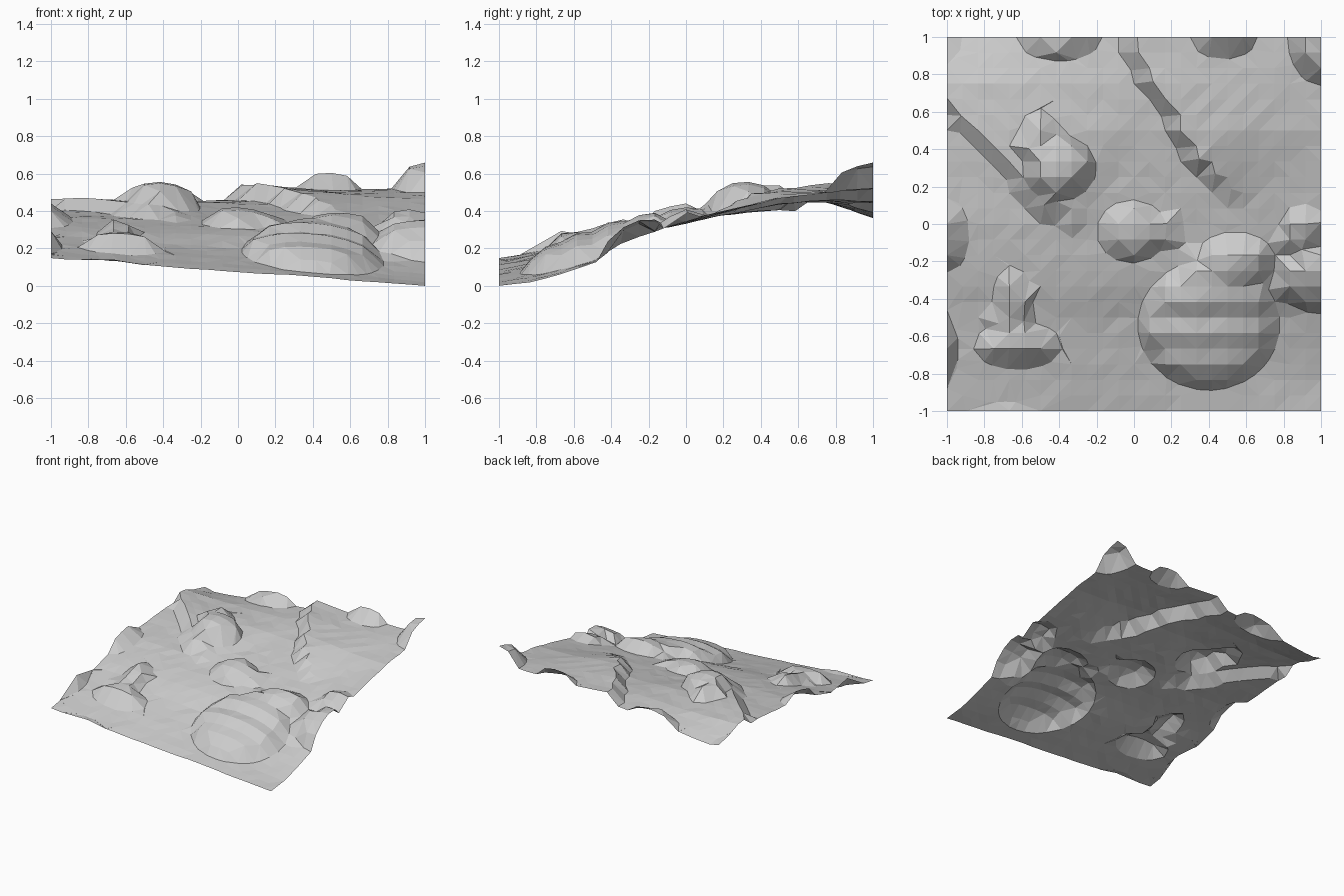
import bpy, bmesh, math, random
from mathutils import Vector

if "Cube" in bpy.data.objects:
    bpy.data.objects.remove(bpy.data.objects["Cube"])
random.seed(4)
N = 24  # cells per side

# broad slope: heights at coarse rows (y) and columns (x)
ROWS = [(-1, (.157, .105, .06, .005)), (-.8, (.19, .155, .10, .033)),
        (-.5, (.25, .23, .18, .12)), (-.3, (.31, .30, .28, .24)),
        (0, (.37, .36, .34, .36)), (.5, (.41, .43, .45, .475)),
        (.75, (.405, .44, .475, .50)), (1, (.32, .43, .485, .525))]

# mounds: ellipses (x, y, x radius, y radius, height)
MOUNDS = [(-.40, 1.0, .23, .13, .08), (.48, 1.0, .18, .12, .09),
          (1.0, 1.0, .18, .26, .13), (-1.0, 1.0, .08, .15, .03),
          (-.40, .30, .20, .18, .12), (-.51, .45, .11, .17, .09),
          (-.01, -.04, .19, .17, .08), (.20, -.05, .09, .09, .05),
          (.40, -.54, .38, .35, .125), (.54, -.2, .22, .16, .10),
          (1.0, -.30, .25, .18, .10), (.90, -.03, .13, .14, .06),
          (-1.0, -.06, .12, .20, .08), (-1.0, -.67, .06, .21, .085),
          (-.62, -.65, .24, .13, .09), (-.65, -.42, .11, .20, .08),
          (-.70, -1.0, .2, .05, .02)]
TERRACED = MOUNDS[8]

# scarps: crest polyline and height of the drop to the lower left
SCARPS = [([(-1.1, .78), (-.92, .52), (-.68, .28), (-.50, .08), (-.30, -.06)], .07),
          ([(-.02, 1.1), (.0, .85), (.14, .66), (.27, .38), (.58, .09)], .09)]


def slope(x, y):
    def along(zs):
        t = (x + 1) * 1.5
        i = min(2, int(t))
        return zs[i] + (zs[i + 1] - zs[i]) * (t - i)
    for (y0, a), (y1, b) in zip(ROWS, ROWS[1:]):
        if y <= y1 + 1e-6:
            k = (y - y0) / (y1 - y0)
            return along(a) * (1 - k) + along(b) * k
    return along(ROWS[-1][1])


def scarp_distance(x, y, pts):
    # signed distance, fraction along the line, vector from the line
    best = None
    p = Vector((x, y))
    for i, (a, b) in enumerate(zip(pts, pts[1:])):
        a, b = Vector(a), Vector(b)
        ab = b - a
        t = max(0, min(1, (p - a).dot(ab) / ab.length_squared))
        q = p - a - ab * t
        side = 1 if ab.x * (p - a).y - ab.y * (p - a).x > 0 else -1
        if best is None or q.length < abs(best[0]):
            best = (q.length * side, (i + t) / (len(pts) - 1), q)
    return best


def scarp(x, y, pts, h):
    d, s, _ = scarp_distance(x, y, pts)
    k = max(0, min(1, (d + .03) / .06))
    fade = min(1, (1 - s) * 5)           # dies out at the lower end
    return h * k * k * (3 - 2 * k) * fade * math.exp(-max(0, d) / .4)


def rho(x, y, m):
    return math.hypot((x - m[0]) / m[2], (y - m[1]) / m[3])


def snap(x, y):
    # pull nearby grid points onto the rim of a mound or the lips of a scarp
    edge_x, edge_y = abs(x) > .999, abs(y) > .999

    def keep(nx, ny):
        return (x if edge_x else max(-.97, min(.97, nx)),
                y if edge_y else max(-.97, min(.97, ny)))

    if any(rho(x, y, m) < 1 - .04 / min(m[2:4]) for m in MOUNDS):
        return x, y
    for m in MOUNDS:
        r, band = rho(x, y, m), .042 / min(m[2:4])
        if 1 - band < r < 1 + band:
            return keep(m[0] + (x - m[0]) / r, m[1] + (y - m[1]) / r)
    for pts, _ in SCARPS:
        d, s, q = scarp_distance(x, y, pts)
        if .001 < abs(d) < .04 and s < .99:
            p = Vector((x, y)) + q * (.03 / abs(d) - 1)
            return keep(p.x, p.y)
    return x, y


def height(x, y, row):
    z = slope(x, y) + sum(scarp(x, y, *s) for s in SCARPS)
    z += max(m[4] * math.sqrt(max(0, 1 - rho(x, y, m) ** 2)) for m in MOUNDS)
    if rho(x, y, TERRACED) < .9:         # stepped rows on the large mound
        z += .008 if row % 2 else -.008
    return z + random.uniform(-.003, .003)


# ground sheet
bm = bmesh.new()
bmesh.ops.create_grid(bm, x_segments=N, y_segments=N, size=1)
for v in bm.verts:
    row = round((v.co.y + 1) * N / 2)
    x, y = snap(v.co.x, v.co.y)
    v.co = (x, y, height(x, y, row))
low = min(v.co.z for v in bm.verts)
for v in bm.verts:
    v.co.z -= low
bmesh.ops.triangulate(bm, faces=bm.faces[:])
me = bpy.data.meshes.new("terrain")
bm.to_mesh(me)
bm.free()
mat = bpy.data.materials.new("pale grey")
mat.diffuse_color = (.6, .6, .6, 1)
mat.use_nodes = True
mat.node_tree.nodes["Principled BSDF"].inputs["Base Color"].default_value = mat.diffuse_color
me.materials.append(mat)
ob = bpy.data.objects.new("terrain", me)
bpy.context.collection.objects.link(ob)
